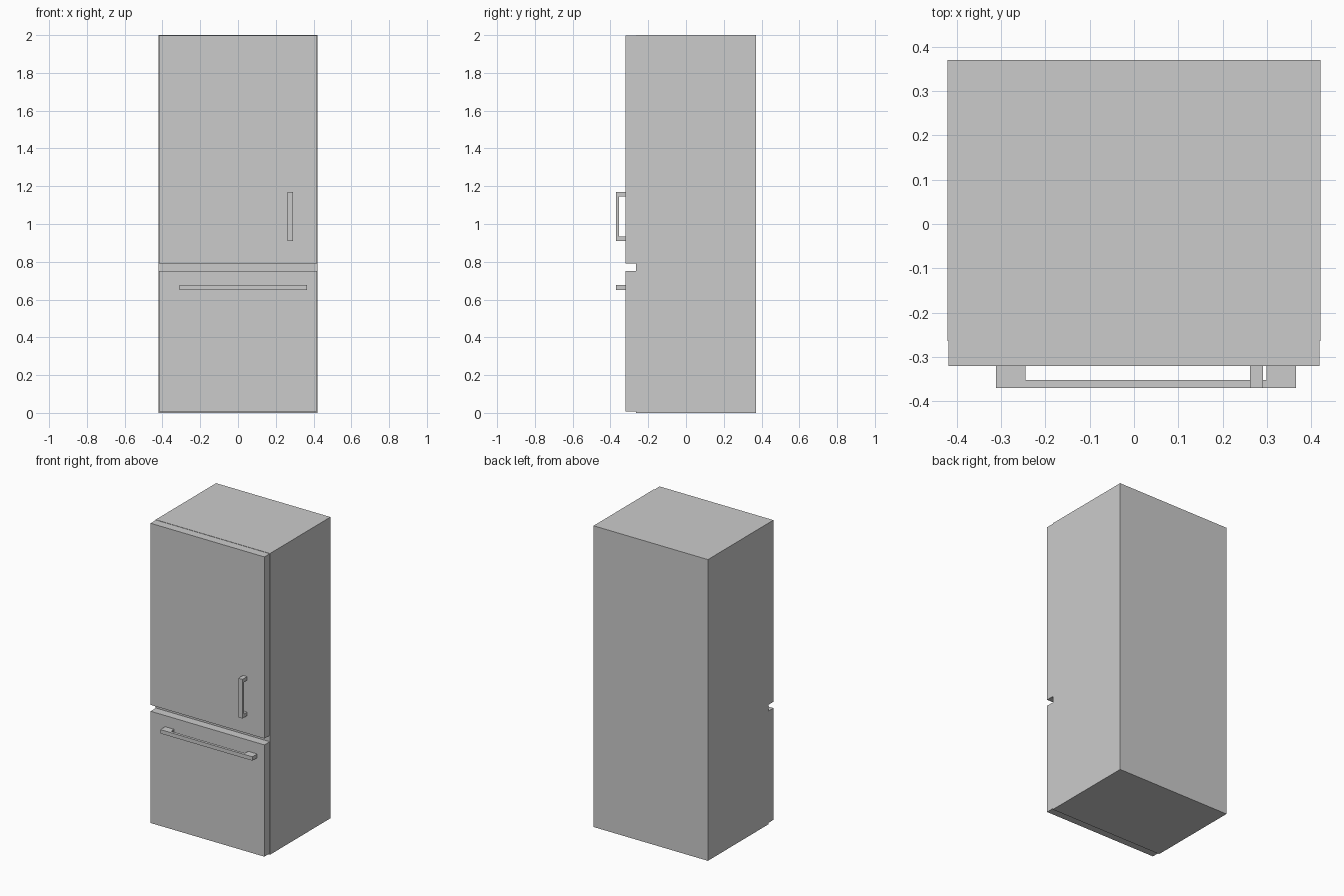
import bpy, bmesh
from mathutils import Vector

if "Cube" in bpy.data.objects:
    bpy.data.objects.remove(bpy.data.objects["Cube"])

FRONT = -0.32   # door face
GRIP = -0.37    # outer face of the handles
SEAM = -0.264   # where doors meet the cabinet


def finish(name, bm):
    bmesh.ops.recalc_face_normals(bm, faces=bm.faces)
    mesh = bpy.data.meshes.new(name)
    bm.to_mesh(mesh)
    bm.free()
    obj = bpy.data.objects.new(name, mesh)
    bpy.context.collection.objects.link(obj)
    return obj


def box(name, lo, hi):
    lo, hi = Vector(lo), Vector(hi)
    bm = bmesh.new()
    bmesh.ops.create_cube(bm, size=1)
    bmesh.ops.scale(bm, vec=hi - lo, verts=bm.verts)
    bmesh.ops.translate(bm, vec=(lo + hi) / 2, verts=bm.verts)
    return finish(name, bm)


def handle(name, start, end, post, bar, side, width, vertical):
    """U-shaped profile along the door, extruded to the given width."""
    inner = GRIP + bar
    profile = [(start, FRONT), (start, GRIP), (end, GRIP), (end, FRONT),
               (end - post, FRONT), (end - post, inner),
               (start + post, inner), (start + post, FRONT)]
    bm = bmesh.new()
    verts = [bm.verts.new((side, d, a) if vertical else (a, d, side))
             for a, d in profile]
    face = bm.faces.new(verts)
    ext = bmesh.ops.extrude_face_region(bm, geom=[face])
    moved = [g for g in ext["geom"] if isinstance(g, bmesh.types.BMVert)]
    bmesh.ops.translate(bm, verts=moved,
                        vec=(width, 0, 0) if vertical else (0, 0, width))
    return finish(name, bm)


# Cabinet and the two slightly narrower doors
box("cabinet", (-0.42, SEAM, 0), (0.42, 0.37, 2))
box("upper_door", (-0.418, FRONT, 0.792), (0.418, SEAM, 1.998))
box("freezer_drawer", (-0.418, FRONT, 0.008), (0.418, SEAM, 0.75))

# Handles
handle("upper_door_handle", 0.91, 1.17, 0.024, 0.016, 0.261, 0.03, True)
handle("drawer_handle", -0.311, 0.365, 0.066, 0.018, 0.65, 0.026, False)
